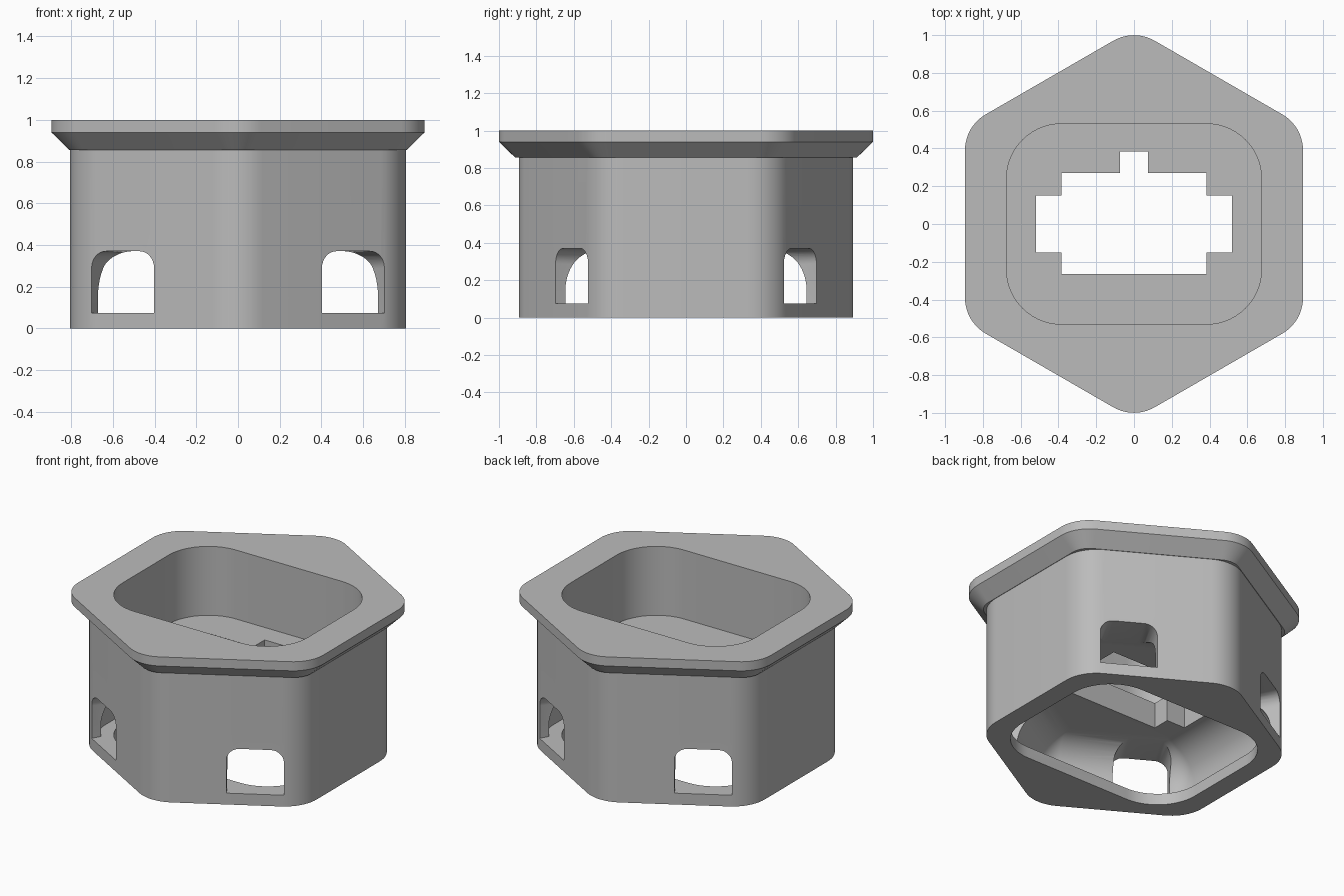
import bpy, bmesh
from math import sin, cos, pi, radians, sqrt

cube = bpy.data.objects.get("Cube")
if cube:
    bpy.data.objects.remove(cube, do_unlink=True)

grey = bpy.data.materials.new("light_grey")
grey.use_nodes = True
colour = (0.5, 0.5, 0.5, 1)
grey.diffuse_color = colour
grey.node_tree.nodes["Principled BSDF"].inputs["Base Color"].default_value = colour


def hexagon(apothem, radius, steps=10):
    """Hexagon with rounded corners, pointing along y."""
    reach = (apothem - radius) / cos(pi / 6)
    points = []
    for k in range(6):
        corner = radians(30 + 60 * k)
        for i in range(steps + 1):
            a = corner + radians(60 * i / steps - 30)
            points.append((reach * cos(corner) + radius * cos(a),
                           reach * sin(corner) + radius * sin(a)))
    return points


def rounded_rectangle(half_x, half_y, radius, steps=14):
    points = []
    for k, (sx, sy) in enumerate(((1, 1), (-1, 1), (-1, -1), (1, -1))):
        for i in range(steps + 1):
            a = pi / 2 * (k + i / steps)
            points.append((sx * (half_x - radius) + radius * cos(a),
                           sy * (half_y - radius) + radius * sin(a)))
    return points


def loft(name, rings):
    """Closed solid through rings of 3D points."""
    bm = bmesh.new()
    loops = [[bm.verts.new(p) for p in ring] for ring in rings]
    n = len(loops[0])
    for low, high in zip(loops, loops[1:]):
        for i in range(n):
            j = (i + 1) % n
            bm.faces.new((low[i], low[j], high[j], high[i]))
    bm.faces.new(loops[0][::-1])
    bm.faces.new(loops[-1])
    bmesh.ops.recalc_face_normals(bm, faces=bm.faces)
    mesh = bpy.data.meshes.new(name)
    bm.to_mesh(mesh)
    bm.free()
    mesh.materials.append(grey)
    obj = bpy.data.objects.new(name, mesh)
    bpy.context.collection.objects.link(obj)
    return obj


def at(outline, z):
    return [(x, y, z) for x, y in outline]


def prism(name, outline, low, high):
    return loft(name, [at(outline, low), at(outline, high)])


# Hexagonal body with a chamfered flange on top
body_outline = hexagon(0.805, 0.236)
rim_outline = hexagon(0.895, 0.22)
housing = loft("housing", [at(body_outline, 0), at(body_outline, 0.855),
                           at(hexagon(0.808, 0.13), 0.855),
                           at(rim_outline, 0.94), at(rim_outline, 1)])

# Top pocket and matching opening in the base plate
opening = rounded_rectangle(0.675, 0.53, 0.29)
cutters = [prism("pocket_cutter", opening, 0.545, 1.1),
           prism("base_cutter", opening, -0.1, 0.2)]

# Lower chamber with a filleted ceiling
floor, ceiling, fillet = 0.075, 0.375, 0.23
chamber = [at(hexagon(0.745, 0.176), floor)]
for i in range(13):
    a = pi / 2 * i / 12
    shrink = fillet * (1 - cos(a))
    chamber.append(at(hexagon(0.745 - shrink, max(0.176 - shrink, 0.02)),
                      ceiling - fillet + fillet * sin(a)))
cutters.append(loft("chamber_cutter", chamber))

# Keyed slot through the partition
half = [(0.385, -0.265), (0.385, -0.15), (0.52, -0.15), (0.52, 0.15),
        (0.385, 0.15), (0.385, 0.27), (0.075, 0.27), (0.075, 0.385)]
slot = half + [(-x, y) for x, y in reversed(half)]
cutters.append(prism("slot_cutter", slot, 0.3, 0.6))

# Arched windows in the four slanted sides
width, top, r = 0.346, 0.37, 0.08
arch = [(0, floor), (width, floor)]
for centre, start in ((width - r, 0), (r, pi / 2)):
    for i in range(9):
        a = start + pi / 2 * i / 8
        arch.append((centre + r * cos(a), top - r + r * sin(a)))
for sx in (1, -1):
    for sy in (1, -1):
        nx, ny = sx * 0.5, sy * sqrt(0.75)
        tx, ty = sx * sqrt(0.75), -sy * 0.5
        cutters.append(loft("window_cutter", [
            [(nx * d + tx * u, ny * d + ty * u, z) for u, z in arch]
            for d in (0.42, 0.9)]))

# Carve the housing
bpy.context.view_layer.objects.active = housing
housing.select_set(True)
for cutter in cutters:
    cutter.hide_render = True
    mod = housing.modifiers.new("carve", 'BOOLEAN')
    mod.operation = 'DIFFERENCE'
    mod.solver = 'EXACT'
    mod.object = cutter
    bpy.ops.object.modifier_apply(modifier=mod.name)
    bpy.data.objects.remove(cutter, do_unlink=True)

bpy.ops.object.shade_smooth_by_angle(angle=radians(30))
